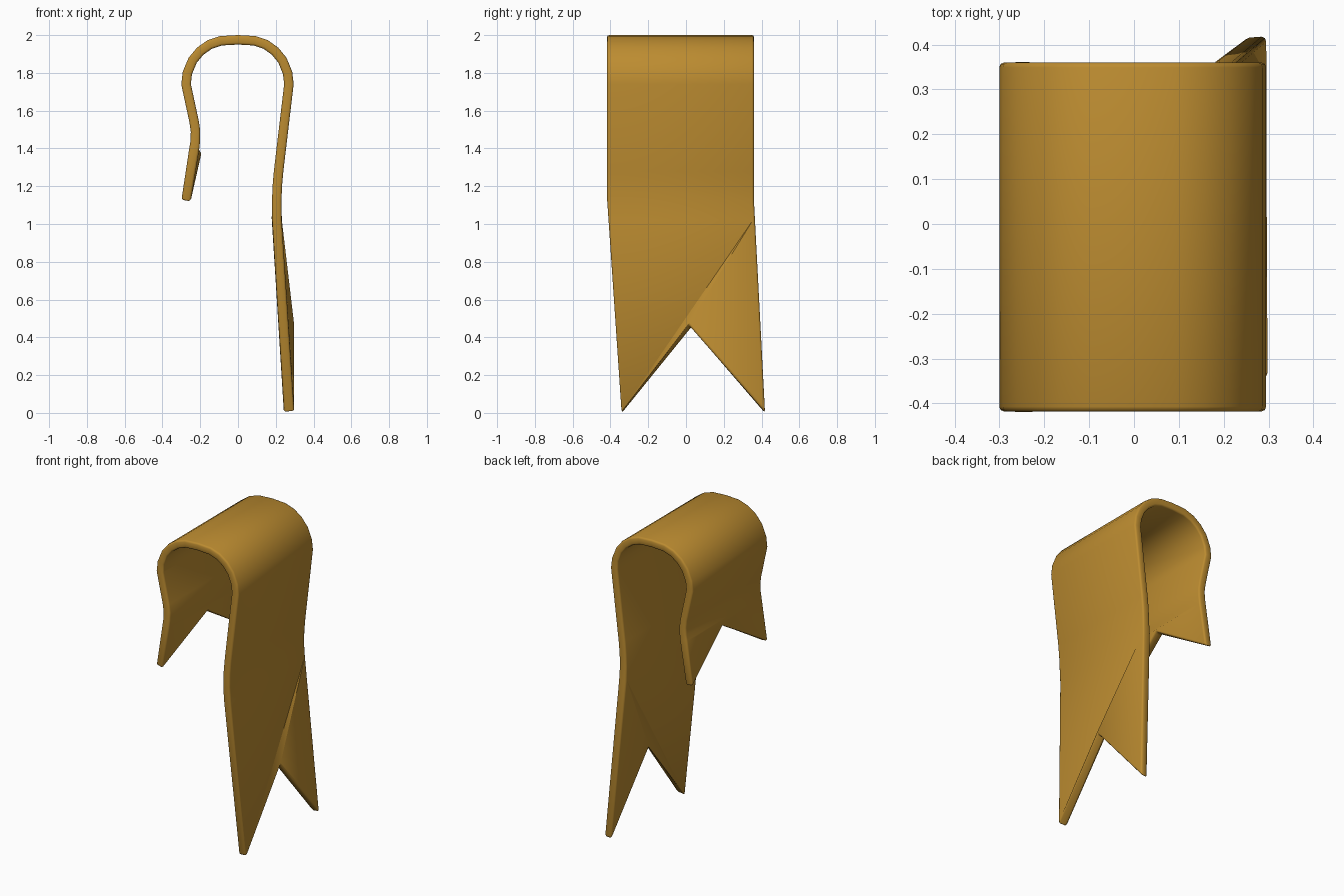
import bpy, bmesh, math

if "Cube" in bpy.data.objects:
    bpy.data.objects.remove(bpy.data.objects["Cube"])

# Side profile of the draped ribbon (x, z), short tail to long tail
Y0, Y1 = -0.418, 0.36
crown = [(-0.275, 1.74), (-0.268, 1.80), (-0.24, 1.867), (-0.20, 1.915),
         (-0.15, 1.95), (-0.09, 1.97), (0, 1.975)]
crown += [(-x * 0.98, z) for x, z in reversed(crown[:-1])]
rows = [(x, z, Y0, Y1) for x, z in
        [(-0.231, 1.405), (-0.226, 1.44), (-0.225, 1.49), (-0.232, 1.54)]
        + crown + [(0.215, 1.28), (0.208, 1.20)]]
rows += [(0.205, 1.12, -0.417, 0.36), (0.206, 1.02, -0.41, 0.365)]

bm = bmesh.new()
pairs = [(bm.verts.new((x, a, z)), bm.verts.new((x, b, z))) for x, z, a, b in rows]
for (a, b), (c, d) in zip(pairs, pairs[1:]):
    bm.faces.new((a, b, d, c))


def swallowtail(pair, tip_a, tip_b, notch, diagonal):
    """Forked end: two tips and a notch pushed slightly out of plane."""
    a, b = pair
    ta, tb, n = (bm.verts.new(p) for p in (tip_a, tip_b, notch))
    if diagonal:
        tris = [(a, b, ta), (b, n, ta), (b, tb, n)]
    else:
        tris = [(a, b, n), (a, n, ta), (b, tb, n)]
    for t in tris:
        bm.faces.new(t)


# Short tail and long tail
swallowtail(pairs[0], (-0.276, Y0, 1.12), (-0.276, Y1, 1.12), (-0.217, -0.03, 1.36), False)
swallowtail(pairs[-1], (0.271, -0.34, 0.003), (0.271, 0.417, 0.003), (0.272, 0.02, 0.46), True)
bmesh.ops.recalc_face_normals(bm, faces=bm.faces)

mesh = bpy.data.meshes.new("ribbon")
bm.to_mesh(mesh)
bm.free()
ribbon = bpy.data.objects.new("ribbon", mesh)
bpy.context.collection.objects.link(ribbon)

# Cloth thickness and softened rim
solid = ribbon.modifiers.new("thickness", 'SOLIDIFY')
solid.thickness = 0.05
solid.offset = 0
solid.use_even_offset = True
bevel = ribbon.modifiers.new("rim", 'BEVEL')
bevel.width = 0.011
bevel.segments = 2
bevel.limit_method = 'ANGLE'
bevel.angle_limit = math.radians(50)

# Golden cloth
gold = bpy.data.materials.new("golden_cloth")
gold.diffuse_color = (0.50, 0.26, 0.03, 1)
gold.use_nodes = True
gold.node_tree.nodes["Principled BSDF"].inputs["Base Color"].default_value = gold.diffuse_color
mesh.materials.append(gold)

bpy.context.view_layer.objects.active = ribbon
ribbon.select_set(True)
bpy.ops.object.shade_smooth_by_angle(angle=math.radians(30))
